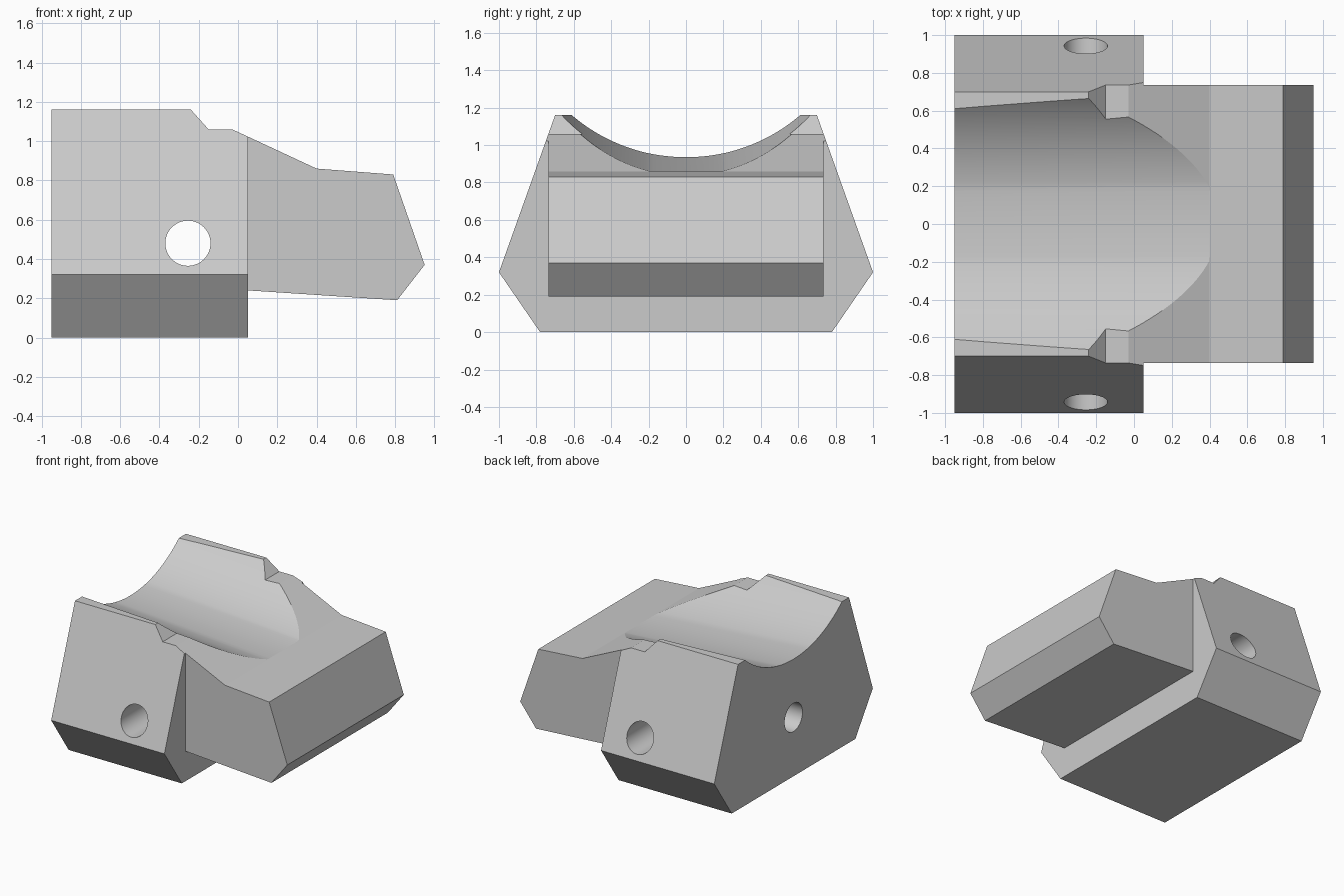
import bpy, math

if "Cube" in bpy.data.objects:
    bpy.data.objects.remove(bpy.data.objects["Cube"], do_unlink=True)

grey = bpy.data.materials.new("plain grey")
grey.use_nodes = True
grey.diffuse_color = (0.6, 0.6, 0.6, 1)
grey.node_tree.nodes["Principled BSDF"].inputs["Base Color"].default_value = (0.6, 0.6, 0.6, 1)


def loft(name, start, end):
    """Closed solid between two matching rings of 3D points."""
    n = len(start)
    faces = [tuple(range(n)), tuple(range(2 * n - 1, n - 1, -1))]
    faces += [(i, i + n, (i + 1) % n + n, (i + 1) % n) for i in range(n)]
    mesh = bpy.data.meshes.new(name)
    mesh.from_pydata(start + end, [], faces)
    mesh.materials.append(grey)
    obj = bpy.data.objects.new(name, mesh)
    bpy.context.collection.objects.link(obj)
    # make all normals point outwards
    bpy.context.view_layer.objects.active = obj
    obj.select_set(True)
    bpy.ops.object.mode_set(mode="EDIT")
    bpy.ops.mesh.select_all(action="SELECT")
    bpy.ops.mesh.normals_make_consistent(inside=False)
    bpy.ops.object.mode_set(mode="OBJECT")
    obj.select_set(False)
    return obj


def prism_y(name, profile, half):
    return loft(name, [(x, -half, z) for x, z in profile], [(x, half, z) for x, z in profile])


def prism_x(name, profile, x0, x1):
    return loft(name, [(x0, y, z) for y, z in profile], [(x1, y, z) for y, z in profile])


def combine(target, tool, operation):
    mod = target.modifiers.new(operation, "BOOLEAN")
    mod.operation, mod.object, mod.solver = operation, tool, "EXACT"
    bpy.context.view_layer.objects.active = target
    bpy.ops.object.modifier_apply(modifier=mod.name)
    bpy.data.objects.remove(tool, do_unlink=True)


def circle(cx, cz, r, n=48):
    return [(cx + r * math.cos(math.tau * i / n), cz + r * math.sin(math.tau * i / n)) for i in range(n)]


# Main block: six-sided cross-section
half = [(0.78, 0), (1, 0.32), (0.7, 1.16)]
body = prism_x("cradle_block", half + [(-y, z) for y, z in reversed(half)], -0.95, 0.05)

# Step and slope at the top front of the block
combine(body, prism_y("step_cutter", [(-0.456, 1.4), (-0.24, 1.16), (-0.15, 1.06), (-0.03, 1.06),
                                      (0.05, 1.023), (0.2, 0.953), (0.2, 1.4)], 1.2), "DIFFERENCE")

# Nose with sloping deck and chamfered front
combine(body, prism_y("nose", [(-0.01, 0.244), (0.81, 0.19), (0.95, 0.37), (0.79, 0.83), (0.4, 0.86),
                               (0.05, 1.023), (-0.01, 1.0)], 0.735), "UNION")

# Tilted round groove that runs out onto the deck
RADIUS, STEPS, WIDTH = 0.94, 64, 0.8


def groove_ring(x, bottom, floor):
    ring = [(x, WIDTH, 1.6), (x, -WIDTH, 1.6)]
    for i in range(STEPS + 1):
        y = WIDTH * (2 * i / STEPS - 1)
        ring.append((x, y, max(floor, bottom + RADIUS - math.sqrt(RADIUS ** 2 - y * y))))
    return ring


combine(body, loft("groove_cutter", groove_ring(-1.0, 0.938, 0), groove_ring(0.4, 0.84, 0.8605)), "DIFFERENCE")

# Cross hole, and back hole that meets it
combine(body, prism_y("cross_hole_cutter", circle(-0.255, 0.48, 0.115), 1.2), "DIFFERENCE")
combine(body, prism_x("back_hole_cutter", circle(0, 0.47, 0.113), -1.1, -0.255), "DIFFERENCE")

# Smooth the groove and holes, keep edges sharp
bpy.context.view_layer.objects.active = body
body.select_set(True)
bpy.ops.object.shade_smooth_by_angle(angle=math.radians(20))
